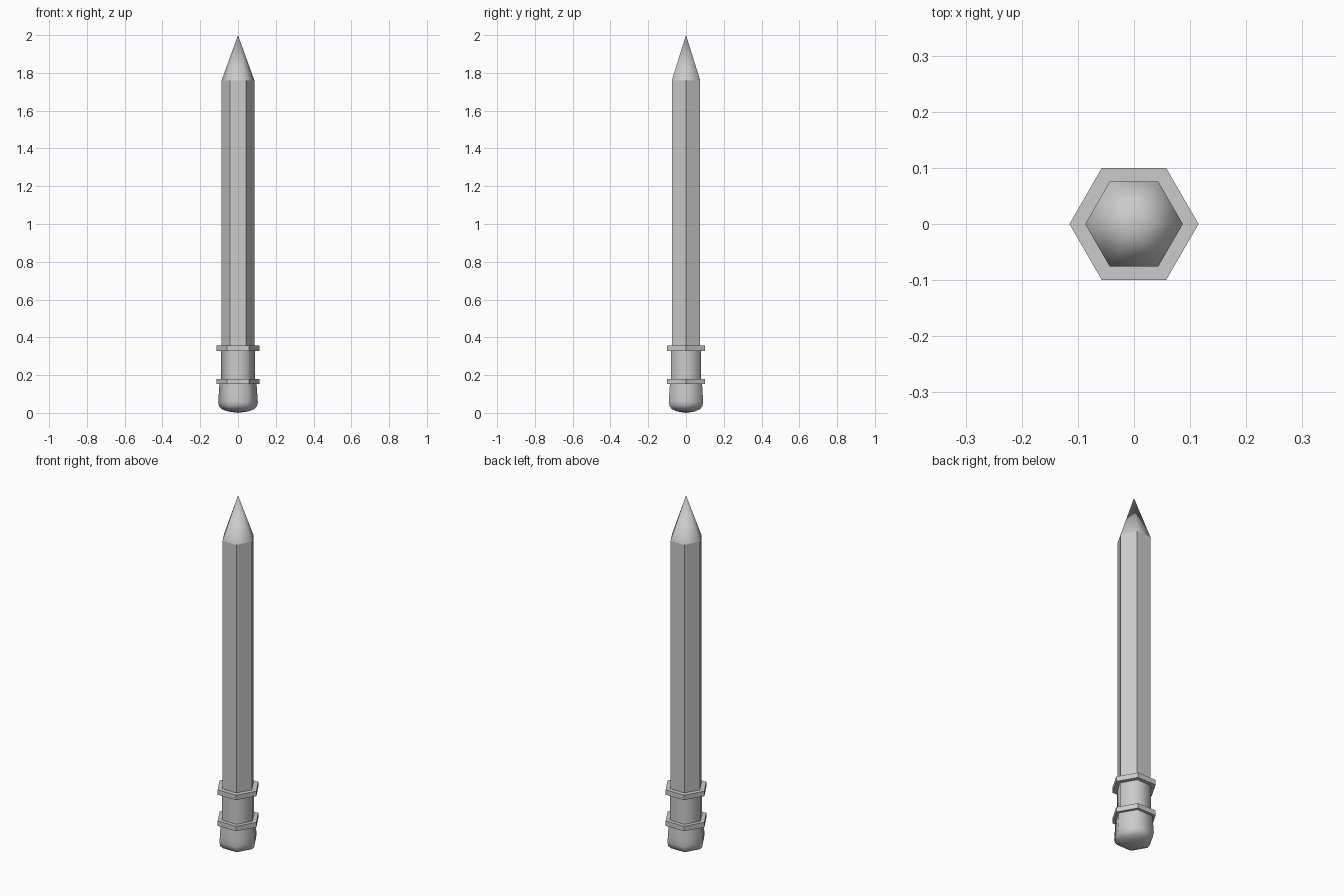
import bpy, bmesh
from math import cos, sin, pi

if "Cube" in bpy.data.objects:
    bpy.data.objects.remove(bpy.data.objects["Cube"])

SIDES = 6


def hex_loft(name, profile, smooth=False):
    """Stack hexagonal rings from (radius, z) pairs; radius 0 makes a point."""
    bm = bmesh.new()
    rings = []
    for r, z in profile:
        if r == 0:
            rings.append([bm.verts.new((0, 0, z))] * SIDES)
        else:
            rings.append([bm.verts.new((r * cos(2 * pi * i / SIDES),
                                        r * sin(2 * pi * i / SIDES), z))
                          for i in range(SIDES)])
    for a, b in zip(rings, rings[1:]):
        for i in range(SIDES):
            j = (i + 1) % SIDES
            corners = list(dict.fromkeys((a[i], a[j], b[j], b[i])))
            bm.faces.new(corners)
    # Cap open ends
    if profile[0][0]:
        bm.faces.new(rings[0][::-1])
    if profile[-1][0]:
        bm.faces.new(rings[-1])
    bmesh.ops.recalc_face_normals(bm, faces=bm.faces)
    for f in bm.faces:
        f.smooth = smooth and len(f.verts) < SIDES
    mesh = bpy.data.meshes.new(name)
    bm.to_mesh(mesh)
    bm.free()
    obj = bpy.data.objects.new(name, mesh)
    bpy.context.collection.objects.link(obj)
    return obj


# Faceted wooden barrel
hex_loft("barrel", [(0.087, 0.34), (0.087, 1.76)])

# Sharpened point
hex_loft("sharpened_tip", [(0.087, 1.76), (0, 2.0)], smooth=True)

# Metal sleeve and its two raised bands
hex_loft("ferrule", [(0.091, 0.165), (0.091, 0.345)], smooth=True)
for name, z in (("lower_band", 0.152), ("upper_band", 0.328)):
    hex_loft(name, [(0.115, z), (0.115, z + 0.028)])

# Rounded, slightly bulging eraser
hex_loft("eraser", [(0, 0), (0.055, 0.008), (0.086, 0.02), (0.101, 0.036),
                    (0.105, 0.058), (0.102, 0.10), (0.098, 0.16)], smooth=True)
